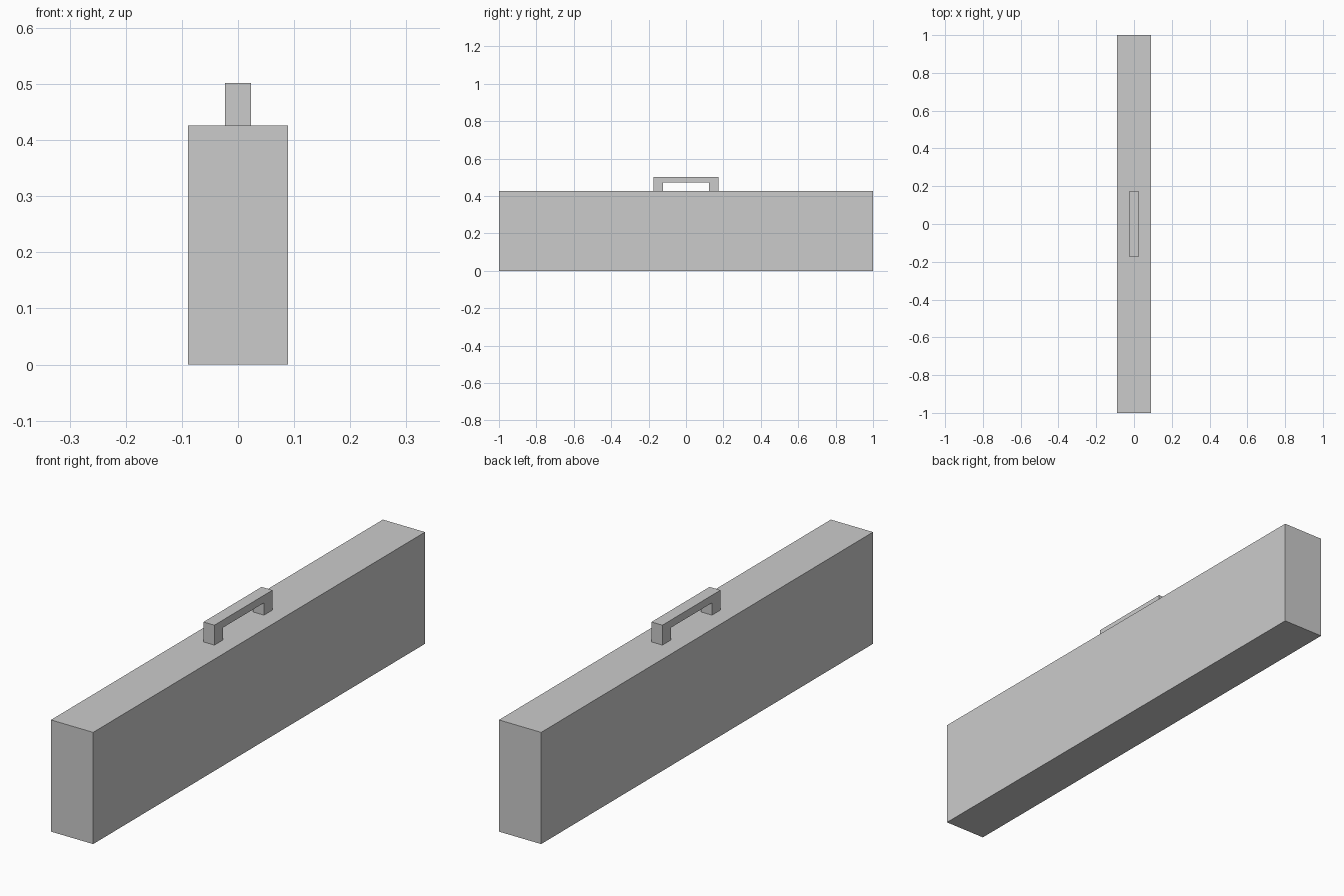
import bpy
import bmesh

if "Cube" in bpy.data.objects:
    bpy.data.objects.remove(bpy.data.objects["Cube"])

BODY_HALF_X, BODY_TOP = 0.089, 0.426
HANDLE_HALF_X, HANDLE_TOP = 0.023, 0.502


def extrude_profile(name, profile, half_x):
    """Extrude a closed (y, z) outline along x, centred on x = 0."""
    bm = bmesh.new()
    face = bm.faces.new([bm.verts.new((-half_x, y, z)) for y, z in profile])
    result = bmesh.ops.extrude_face_region(bm, geom=[face])
    verts = [g for g in result["geom"] if isinstance(g, bmesh.types.BMVert)]
    bmesh.ops.translate(bm, verts=verts, vec=(2 * half_x, 0, 0))
    bmesh.ops.recalc_face_normals(bm, faces=bm.faces)
    mesh = bpy.data.meshes.new(name)
    bm.to_mesh(mesh)
    bm.free()
    obj = bpy.data.objects.new(name, mesh)
    bpy.context.collection.objects.link(obj)
    return obj


# Long case body
extrude_profile("case_body", [(-1, 0), (1, 0), (1, BODY_TOP), (-1, BODY_TOP)], BODY_HALF_X)

# Carry handle: half of the arch outline, mirrored across y = 0
half = [(0.124, 0.473), (0.124, BODY_TOP), (0.175, BODY_TOP), (0.175, HANDLE_TOP)]
arch = half + [(-y, z) for y, z in reversed(half)]
extrude_profile("carry_handle", arch, HANDLE_HALF_X)
